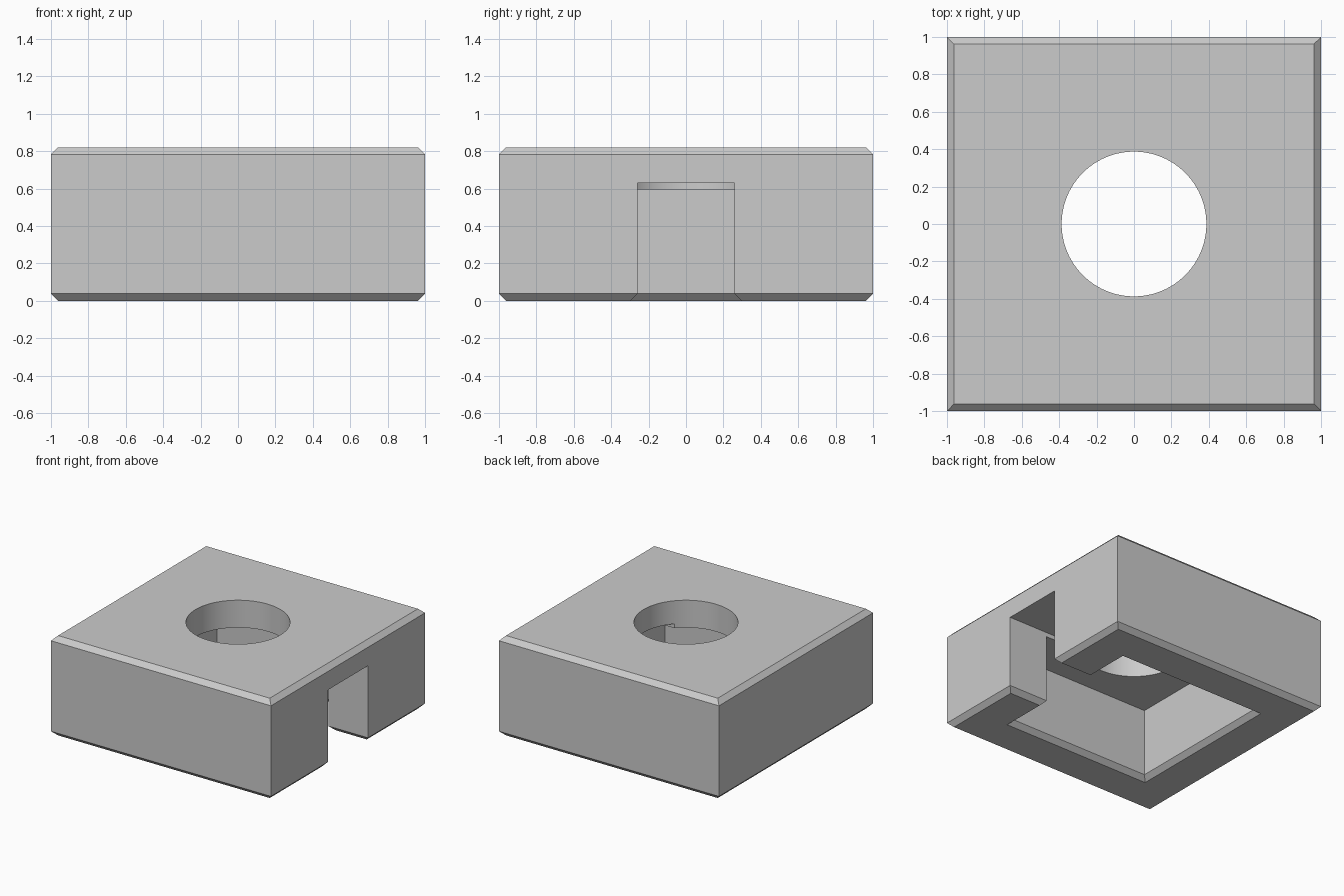
import bpy, bmesh, math

default = bpy.data.objects.get("Cube")
if default:
    bpy.data.objects.remove(default, do_unlink=True)

CHAMFER = 0.038
HEIGHT = 0.82
CAVITY, CEILING = 0.64, 0.595
SLOT, SLOT_TOP = 0.26, 0.63
HOLE_RADIUS = 0.387

grey = bpy.data.materials.new("plain grey")
grey.use_nodes = True
colour = (0.6, 0.6, 0.6, 1)
grey.diffuse_color = colour
grey.node_tree.nodes["Principled BSDF"].inputs["Base Color"].default_value = colour


def loft(name, rings):
    """Solid through a list of matching closed loops of points."""
    bm = bmesh.new()
    loops = [[bm.verts.new(p) for p in ring] for ring in rings]
    for low, high in zip(loops, loops[1:]):
        for i in range(len(low)):
            j = (i + 1) % len(low)
            bm.faces.new((low[i], low[j], high[j], high[i]))
    bm.faces.new(loops[0][::-1])
    bm.faces.new(loops[-1])
    bmesh.ops.recalc_face_normals(bm, faces=bm.faces)
    mesh = bpy.data.meshes.new(name)
    bm.to_mesh(mesh)
    bm.free()
    mesh.materials.append(grey)
    obj = bpy.data.objects.new(name, mesh)
    bpy.context.collection.objects.link(obj)
    return obj


def square(half, z):
    return [(-half, -half, z), (half, -half, z), (half, half, z), (-half, half, z)]


def circle(radius, z, count=96):
    angles = [2 * math.pi * i / count for i in range(count)]
    return [(radius * math.cos(a), radius * math.sin(a), z) for a in angles]


# Square block with chamfered top and bottom edges
block = loft("block", [square(1 - CHAMFER, 0), square(1, CHAMFER),
                       square(1, HEIGHT - CHAMFER), square(1 - CHAMFER, HEIGHT)])

# Square cavity, flared at the bottom rim
cavity = loft("cavity_cutter", [square(CAVITY + 2 * CHAMFER, -CHAMFER),
                                square(CAVITY, CHAMFER), square(CAVITY, CEILING)])

# Side slot running from the outer wall in to the round hole
half_profile = [(SLOT + 2 * CHAMFER, -CHAMFER), (SLOT, CHAMFER), (SLOT, SLOT_TOP)]
profile = half_profile + [(-y, z) for y, z in reversed(half_profile)]
slot = loft("slot_cutter", [[(x, y, z) for y, z in profile] for x in (0, 1.2)])

# Round hole through the top
hole = loft("hole_cutter", [circle(HOLE_RADIUS, 0.3), circle(HOLE_RADIUS, 1)])

bpy.ops.object.select_all(action="DESELECT")
block.select_set(True)
bpy.context.view_layer.objects.active = block
for cutter in (cavity, slot, hole):
    cut = block.modifiers.new(cutter.name, "BOOLEAN")
    cut.operation = "DIFFERENCE"
    cut.solver = "EXACT"
    cut.object = cutter
    bpy.ops.object.modifier_apply(modifier=cut.name)
    bpy.data.objects.remove(cutter, do_unlink=True)

bpy.ops.object.shade_smooth_by_angle(angle=math.radians(25))
